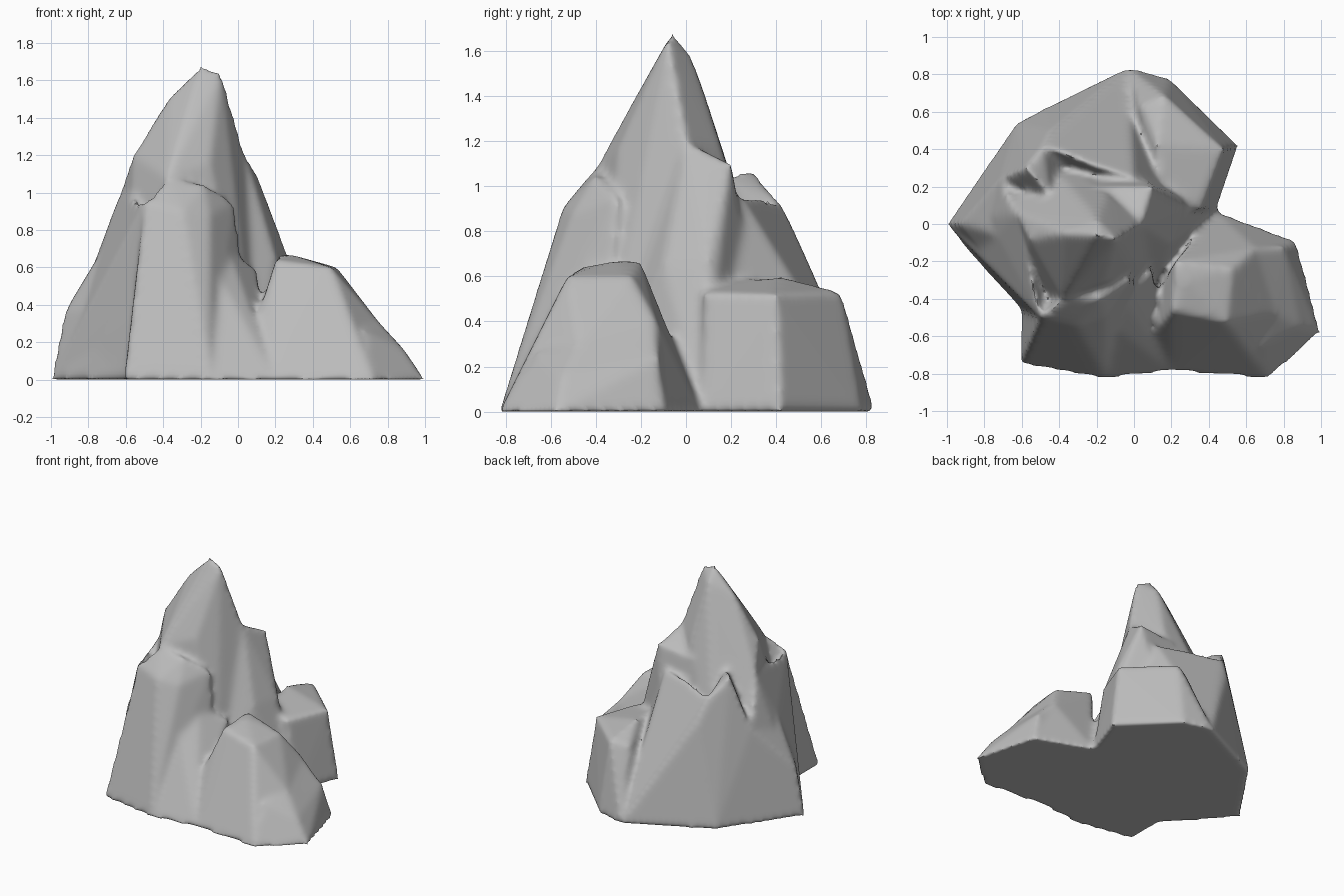
import bpy
import bmesh

cube = bpy.data.objects.get("Cube")
if cube:
    bpy.data.objects.remove(cube, do_unlink=True)

# Stone colour
stone = bpy.data.materials.new("grey_stone")
stone.use_nodes = True
stone.diffuse_color = (0.5, 0.5, 0.5, 1)
stone.node_tree.nodes["Principled BSDF"].inputs["Base Color"].default_value = stone.diffuse_color


def add_crag(target, *corners):
    """Add one convex crag spanning the given corners."""
    bm = bmesh.new()
    for corner in corners:
        bm.verts.new(corner)
    bmesh.ops.convex_hull(bm, input=bm.verts)
    loose = [v for v in bm.verts if not v.link_faces]
    bmesh.ops.delete(bm, geom=loose, context='VERTS')
    bmesh.ops.recalc_face_normals(bm, faces=bm.faces)
    piece = bpy.data.meshes.new("crag_piece")
    bm.to_mesh(piece)
    bm.free()
    target.from_mesh(piece)
    bpy.data.meshes.remove(piece)


def ground(x, y):
    """Corner where the rock meets the ground."""
    return (x, y, 0)


# Corners of the footprint, shared by neighbouring crags
left_toe = ground(-1, 0)
left_heel = ground(-.63, .54)
back_left = ground(-.48, .62)
back_tip = ground(-.03, .84)
back_right = ground(.19, .78)
right_corner = ground(.56, .42)
right_notch = ground(.44, .07)
ledge_heel = ground(.87, -.09)
ledge_toe = ground(1, -.58)
front_toe = ground(.72, -.83)
front_middle = ground(.2, -.79)
front_notch = ground(0, -.7)
buttress_toe = ground(-.15, -.83)
buttress_heel = ground(-.61, -.75)
left_notch = ground(-.6, -.46)
core = ground(-.3, 0)
core_front = ground(.1, -.4)
core_back = ground(-.1, .4)

# Raised corners, shared by neighbouring crags
buttress_corner = (-.5, -.5, .95)
buttress_crest = (-.38, -.4, 1.08)
left_waist = (-.73, -.06, .69)
left_brow = (-.63, .06, 1)
left_spur = (-.72, .24, .68)
left_crest = (-.58, .3, 1.07)
left_shelf = (-.48, .42, .93)
left_step = (-.45, .5, .76)
left_rim = (-.58, -.43, .4)
right_brow = (.04, 0, 1.2)
right_crest = (.1, .2, 1.1)
right_waist = (.26, .1, .68)
ledge_crest = (.65, -.13, .4)
ledge_brow = (.76, -.48, .3)

rock = bmesh.new()

# Summit spire
add_crag(rock, left_notch, core_front, core_back, left_heel,
         left_brow, right_brow, buttress_crest,
         (-.2, -.06, 1.68), (-.09, -.08, 1.65), (-.36, -.05, 1.53), (-.2, .03, 1.57),
         (-.56, -.08, 1.2), (-.4, -.3, 1.16), (-.15, -.3, 1.16), (-.15, .16, 1.16))

# Front buttress
add_crag(rock, left_notch, buttress_heel, buttress_toe, core_front, core,
         buttress_corner, buttress_crest,
         (-.3, -.55, .9), (-.15, -.5, .88), (-.18, -.4, 1.05), (-.02, -.3, .95))

# Gully fill beside the buttress
add_crag(rock, buttress_toe, front_notch, front_middle, core, core_front,
         (-.1, -.55, .55), (.1, -.45, .4), (.1, -.25, .6), (-.05, -.4, .7))

# Right shoulder
add_crag(rock, core, core_front, right_notch, core_back,
         right_brow, right_crest, right_waist,
         (-.2, .2, 1.06), (.2, -.1, .66))

# Left shoulder
add_crag(rock, left_heel, back_left, core, core_back,
         left_spur, left_crest, left_shelf, left_step,
         (-.52, .24, 1.06), (-.45, .15, 1.04))

# Left flank
add_crag(rock, left_toe, left_notch, left_heel, core,
         left_rim, left_waist, left_spur, left_brow, buttress_corner)

# Left foot ridge
add_crag(rock, left_toe, left_notch, left_heel, core, ground(-.9, -.13),
         left_rim, left_waist, left_spur, (-.93, 0, .36))

# Back saddle between the shoulders
add_crag(rock, back_left, back_tip, core, right_notch,
         left_shelf, left_step, (-.2, .3, .95), (0, .25, .95), (-.15, .5, .6))

# Back block
add_crag(rock, right_notch, right_corner, back_right, back_tip, core_back,
         (.36, .08, .53), (.48, .4, .52), (.16, .69, .53), (.03, .63, .5),
         (.12, .42, .6), (.16, .08, .57))

# Front right block
add_crag(rock, front_notch, front_middle, front_toe, right_notch, ledge_heel, core_front,
         ledge_crest, ledge_brow,
         (.2, -.47, .64), (.28, -.3, .67), (.22, -.2, .67), (.5, -.53, .6), (.53, -.24, .6))

# Outer ledge of the front right block
add_crag(rock, front_toe, ledge_toe, ledge_heel, core_front,
         ledge_crest, ledge_brow, (.8, -.12, .24), (.89, -.55, .16), (.68, -.66, .26))

mesh = bpy.data.meshes.new("rocky_hill")
rock.to_mesh(mesh)
rock.free()
hill = bpy.data.objects.new("rocky_hill", mesh)
bpy.context.collection.objects.link(hill)
mesh.materials.append(stone)

# Fuse the crags into one weathered skin
fuse = hill.modifiers.new("fuse", 'REMESH')
fuse.mode = 'VOXEL'
fuse.voxel_size = 0.02
fuse.use_smooth_shade = True
weather = hill.modifiers.new("weather", 'SMOOTH')
weather.factor = 0.5
weather.iterations = 10

bpy.context.view_layer.objects.active = hill
hill.select_set(True)
for name in ("fuse", "weather"):
    bpy.ops.object.modifier_apply(modifier=name)
bpy.ops.object.shade_smooth_by_angle(angle=0.9)
